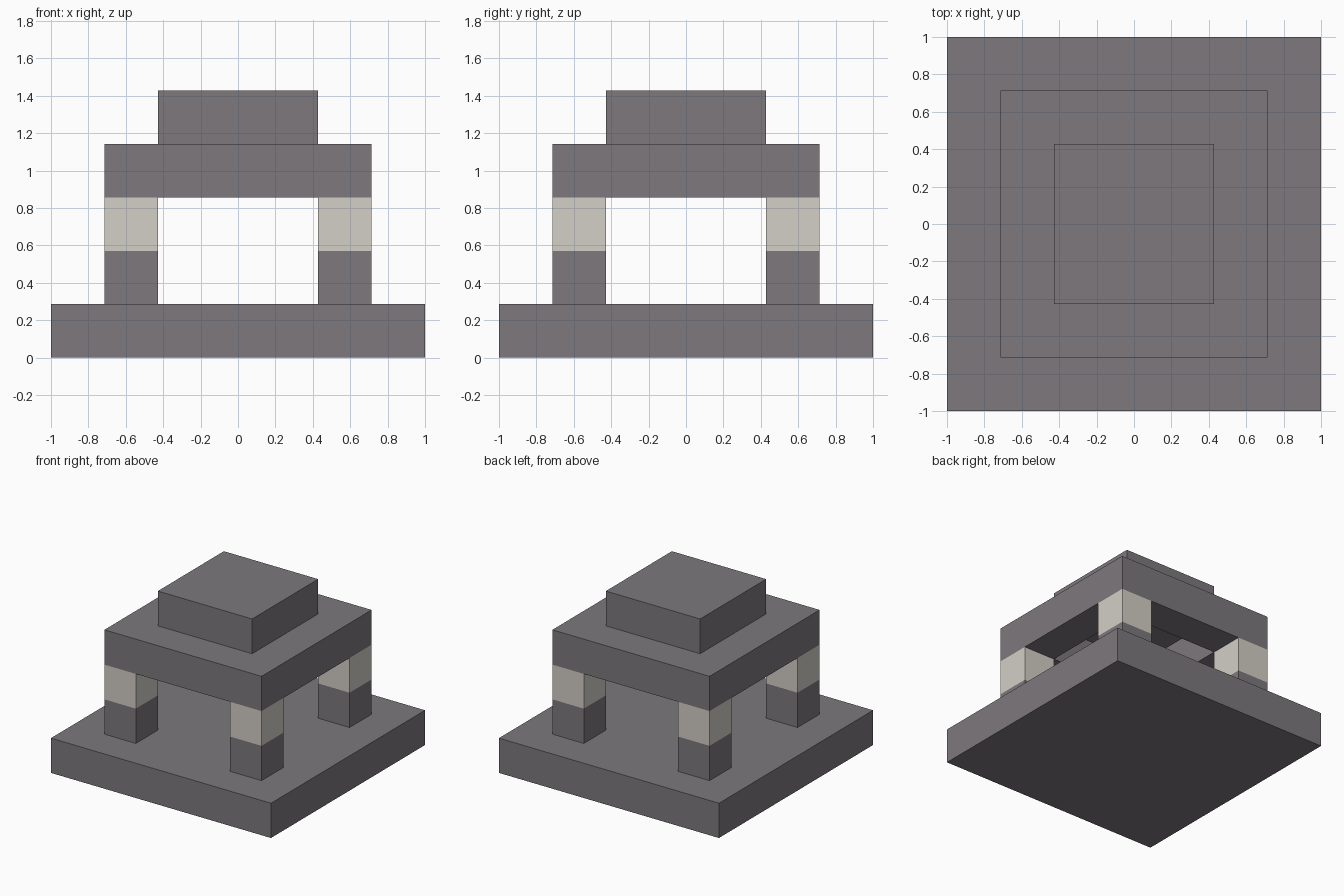
import bpy
import bmesh
from mathutils import Matrix, Vector

U = 2 / 7  # one block of the building grid

default_cube = bpy.data.objects.get("Cube")
if default_cube:
    bpy.data.objects.remove(default_cube, do_unlink=True)


def make_material(name, rgb):
    mat = bpy.data.materials.new(name)
    mat.use_nodes = True
    colour = (*rgb, 1)
    mat.diffuse_color = colour
    node = next(n for n in mat.node_tree.nodes if n.type == "BSDF_PRINCIPLED")
    node.inputs["Base Color"].default_value = colour
    return mat


def add_object(name, bm, mat):
    bmesh.ops.recalc_face_normals(bm, faces=bm.faces)
    mesh = bpy.data.meshes.new(name)
    bm.to_mesh(mesh)
    bm.free()
    mesh.materials.append(mat)
    obj = bpy.data.objects.new(name, mesh)
    bpy.context.collection.objects.link(obj)
    return obj


def slab(name, width, level, mat, x=0, y=0):
    """A square block one unit high, sized and placed in blocks."""
    bm = bmesh.new()
    place = Matrix.Translation(Vector((x, y, level + 0.5)) * U)
    bmesh.ops.create_cube(bm, size=U, matrix=place @ Matrix.Diagonal((width, width, 1, 1)))
    return add_object(name, bm, mat)


def square_ring(name, width, level, mat):
    """A square frame one block thick, open in the middle."""
    bm = bmesh.new()
    bmesh.ops.create_grid(bm, x_segments=width, y_segments=width, size=width * U / 2,
                          matrix=Matrix.Translation((0, 0, level * U)))
    # Keep only the outer row of cells
    reach = (width / 2 - 1) * U
    middle = [f for f in bm.faces
              if max(abs(c) for c in f.calc_center_median().xy) < reach]
    bmesh.ops.delete(bm, geom=middle, context="FACES")
    raised = bmesh.ops.extrude_face_region(bm, geom=bm.faces[:], use_keep_orig=True)
    verts = [g for g in raised["geom"] if isinstance(g, bmesh.types.BMVert)]
    bmesh.ops.translate(bm, verts=verts, vec=(0, 0, U))
    return add_object(name, bm, mat)


dark_stone = make_material("dark grey stone", (0.205, 0.19, 0.208))
pale_stone = make_material("pale stone", (0.655, 0.624, 0.571))

# Base platform
slab("base_platform", 7, 0, dark_stone)

# Four corner pillars, dark below and pale above
for side, sx in (("left", 1), ("right", -1)):
    for end, sy in (("front", -1), ("back", 1)):
        slab(f"{end}_{side}_pillar_foot", 1, 1, dark_stone, 2 * sx, 2 * sy)
        slab(f"{end}_{side}_pillar_head", 1, 2, pale_stone, 2 * sx, 2 * sy)

# Stepped roof with a hollow underside
square_ring("roof_frame", 5, 3, dark_stone)
slab("roof_cap", 3, 4, dark_stone)
